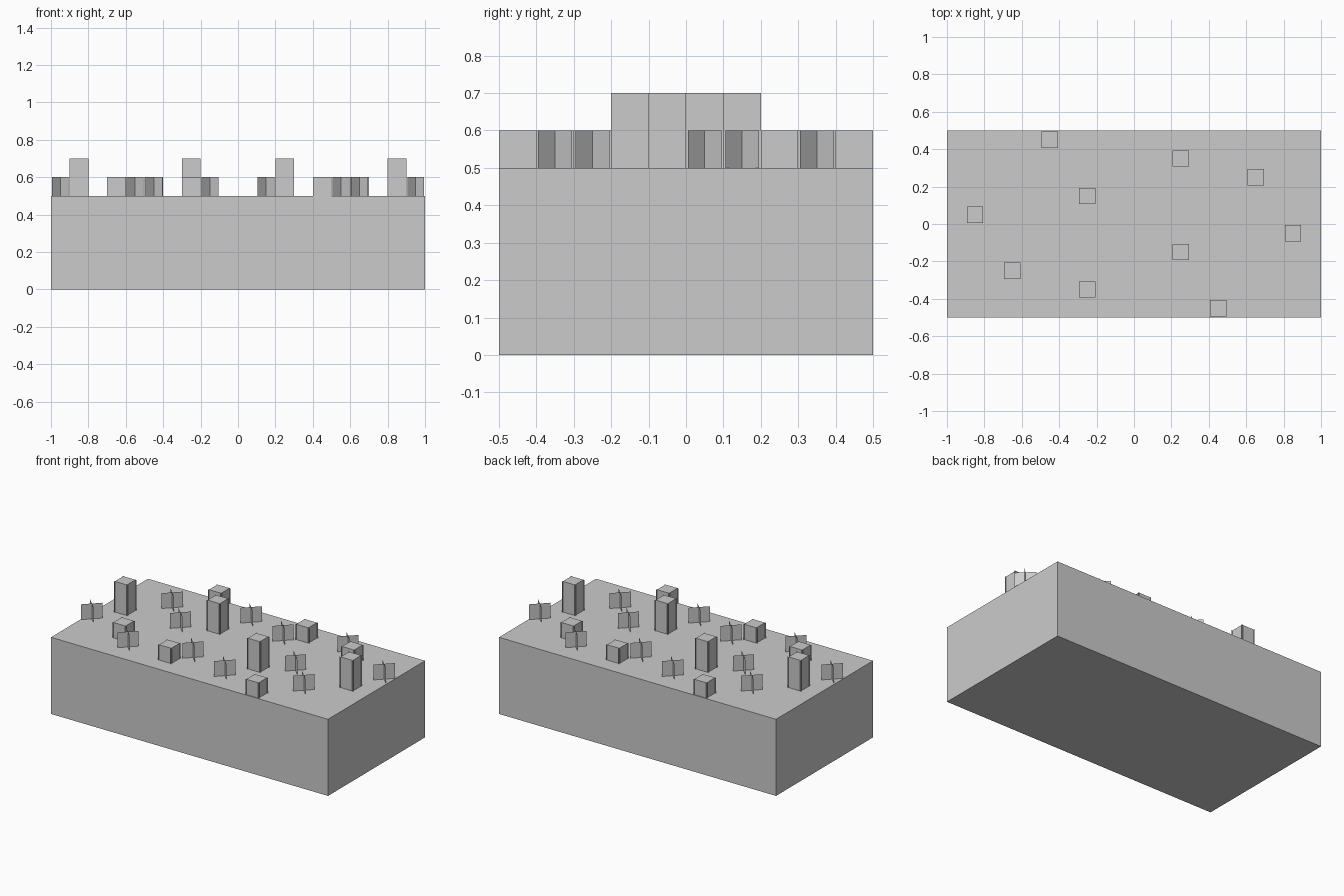
import bpy
import bmesh
from mathutils import Vector

cube = bpy.data.objects.get("Cube")
if cube:
    bpy.data.objects.remove(cube, do_unlink=True)

GROUND = 0.5     # height of the block's top
CELL = 0.1       # grid spacing of the plants
INSET = CELL / 16

grey = bpy.data.materials.new("light grey")
grey.use_nodes = True
colour = (0.6, 0.6, 0.6, 1)
grey.diffuse_color = colour
bsdf = next(n for n in grey.node_tree.nodes if n.type == 'BSDF_PRINCIPLED')
bsdf.inputs["Base Color"].default_value = colour


def finish(name, bm, location=(0, 0, 0)):
    mesh = bpy.data.meshes.new(name)
    bm.to_mesh(mesh)
    bm.free()
    mesh.materials.append(grey)
    obj = bpy.data.objects.new(name, mesh)
    obj.location = location
    bpy.context.collection.objects.link(obj)


def upright(bm, start, end, height):
    """Vertical sheet standing between two ground points."""
    a, b = Vector((*start, 0)), Vector((*end, 0))
    up = Vector((0, 0, height))
    bm.faces.new([bm.verts.new(p) for p in (a, b, b + up, a + up)])


def cactus(name, x, y, height):
    # Four full-width sides set slightly inward, so they cross at the corners
    bm = bmesh.new()
    h, r = CELL / 2, CELL / 2 - INSET
    upright(bm, (-h, -r), (h, -r), height)
    upright(bm, (r, -h), (r, h), height)
    upright(bm, (h, r), (-h, r), height)
    upright(bm, (-r, h), (-r, -h), height)
    # Cap
    corners = ((-r, -r), (r, -r), (r, r), (-r, r))
    bm.faces.new([bm.verts.new((cx, cy, height)) for cx, cy in corners])
    finish(name, bm, (x, y, GROUND))


def bush(name, x, y):
    # Two crossed diagonal sheets
    bm = bmesh.new()
    r = CELL * 0.45
    upright(bm, (-r, -r), (r, r), CELL)
    upright(bm, (-r, r), (r, -r), CELL)
    finish(name, bm, (x, y, GROUND))


# Ground block
bm = bmesh.new()
bmesh.ops.create_cube(bm, size=1)
bmesh.ops.scale(bm, vec=(2, 1, GROUND), verts=bm.verts)
finish("ground_block", bm, (0, 0, GROUND / 2))

# Plants, each repeated by a half turn about the centre
tall = [(-0.85, 0.05), (-0.25, 0.15)]
short = [(-0.65, -0.25), (-0.25, -0.35), (-0.45, 0.45)]
bushes = [(-0.95, -0.15), (-0.65, 0.25), (-0.45, 0.05),
          (-0.55, -0.35), (-0.15, -0.25), (-0.15, 0.35)]

for side, s in (("right", 1), ("left", -1)):
    for i, (x, y) in enumerate(tall, 1):
        cactus(f"tall_cactus_{side}_{i}", s * x, s * y, 2 * CELL)
    for i, (x, y) in enumerate(short, 1):
        cactus(f"short_cactus_{side}_{i}", s * x, s * y, CELL)
    for i, (x, y) in enumerate(bushes, 1):
        bush(f"dry_bush_{side}_{i}", s * x, s * y)
